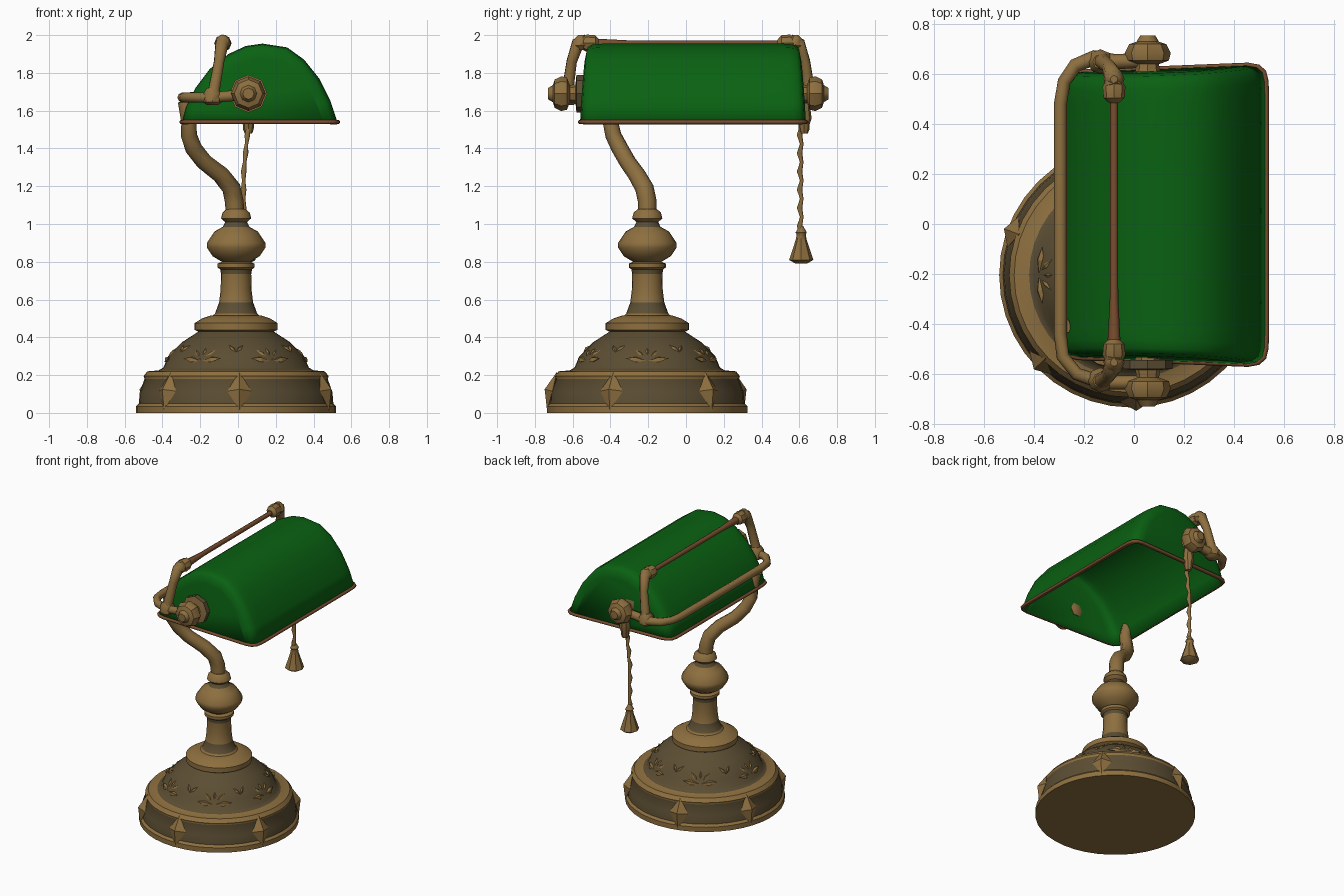
import bpy, bmesh
from math import sin, cos, pi, radians
from mathutils import Vector, Matrix

if "Cube" in bpy.data.objects:
    bpy.data.objects.remove(bpy.data.objects["Cube"])


def material(name, rgb):
    m = bpy.data.materials.new(name)
    m.use_nodes = True
    m.diffuse_color = (*rgb, 1)
    bsdf = next(n for n in m.node_tree.nodes if n.type == 'BSDF_PRINCIPLED')
    bsdf.inputs["Base Color"].default_value = (*rgb, 1)
    return m


BRASS = material("aged brass", (0.27, 0.16, 0.05))
DARK = material("dark patina", (0.105, 0.075, 0.033))
GREEN = material("green glass", (0.003, 0.12, 0.006))
TRIM = material("copper trim", (0.19, 0.075, 0.028))


def finish(name, bm, mats, angle=40):
    bmesh.ops.recalc_face_normals(bm, faces=bm.faces)
    me = bpy.data.meshes.new(name)
    bm.to_mesh(me)
    bm.free()
    for m in mats:
        me.materials.append(m)
    ob = bpy.data.objects.new(name, me)
    bpy.context.collection.objects.link(ob)
    bpy.ops.object.select_all(action='DESELECT')
    ob.select_set(True)
    bpy.context.view_layer.objects.active = ob
    bpy.ops.object.shade_smooth_by_angle(angle=radians(angle))
    return ob


def loft(bm, rings, cyclic=True):
    """Skin consecutive rings of points and close both ends."""
    vs = [[bm.verts.new(p) for p in ring] for ring in rings]
    n = len(vs[0])
    strips = []
    for a, b in zip(vs, vs[1:]):
        strips.append([bm.faces.new((a[i], a[(i + 1) % n], b[(i + 1) % n], b[i]))
                       for i in range(n if cyclic else n - 1)])
    bm.faces.new(vs[0])
    bm.faces.new(vs[-1])
    return strips


def lathe(name, profile, loc, dark=(), seg=16, axis='Z', flip=1):
    """Turn (radius, height) points; 'dark' lists height spans in patina."""
    bm = bmesh.new()
    rings = [[(r * cos(2 * pi * i / seg), r * sin(2 * pi * i / seg), h)
              for i in range(seg)] for r, h in profile]
    strips = loft(bm, rings)
    for strip, (p, q) in zip(strips, zip(profile, profile[1:])):
        mid = (p[1] + q[1]) / 2
        for f in strip:
            f.material_index = int(any(lo < mid < hi for lo, hi in dark))
    if axis == 'Y':
        bm.transform(Matrix.Rotation(-flip * pi / 2, 4, 'X'))
    bm.transform(Matrix.Translation(loc))
    return finish(name, bm, [BRASS, DARK])


def tube(name, pts, radius, mat=BRASS, radii=None, cyclic=False):
    cu = bpy.data.curves.new(name, 'CURVE')
    cu.dimensions = '3D'
    cu.bevel_depth = radius
    cu.bevel_resolution = 2
    cu.use_fill_caps = True
    sp = cu.splines.new('POLY')
    sp.points.add(len(pts) - 1)
    for i, p in enumerate(pts):
        sp.points[i].co = (*p, 1)
        sp.points[i].radius = radii[i] if radii else 1
    sp.use_cyclic_u = cyclic
    sp.use_smooth = True
    cu.materials.append(mat)
    ob = bpy.data.objects.new(name, cu)
    bpy.context.collection.objects.link(ob)
    return ob


def gem(bm, centre, side, up, out, size):
    """Faceted diamond stretched along its three axes."""
    axes = Matrix((side, up, out)).transposed().to_4x4()
    m = Matrix.Translation(centre) @ axes @ Matrix.Diagonal((*size, 1))
    tips = [bm.verts.new(m @ Vector(v)) for v in
            ((1, 0, 0), (0, 1, 0), (-1, 0, 0), (0, -1, 0), (0, 0, 1), (0, 0, -1))]
    for i in range(4):
        for tip in tips[4:]:
            bm.faces.new((tips[i], tips[(i + 1) % 4], tip))


def frame(az, lean):
    """Side, up and outward directions of a surface leaning back by 'lean'."""
    r = Vector((cos(az), sin(az), 0))
    z = Vector((0, 0, 1))
    return (Vector((-sin(az), cos(az), 0)), z * cos(lean) - r * sin(lean),
            r * cos(lean) + z * sin(lean))


# Turned base, dome, column and bulb
FOOT = Vector((-0.01, -0.205, 0))
lathe("base", [(.53, 0), (.53, .035), (.515, .05), (.51, .11), (.485, .18), (.49, .195),
               (.47, .22), (.41, .225), (.385, .24), (.36, .30), (.285, .375), (.2, .43),
               (.22, .44), (.22, .475), (.18, .50), (.135, .515)], FOOT,
      dark=((.05, .18), (.225, .43)), seg=40)
lathe("column", [(.13, .51), (.112, .525), (.09, .585), (.082, .65), (.08, .735), (.084, .76),
                 (.098, .77), (.098, .79), (.075, .80), (.125, .83), (.155, .875), (.155, .9),
                 (.115, .96), (.07, .985), (.058, 1.01), (.08, 1.03), (.072, 1.06), (.05, 1.08)],
      FOOT, dark=((.525, .585), (.735, .76), (.985, 1.01)), seg=20)

# Diamond studs around the base
bm = bmesh.new()
for deg in (272, 224, 160, 105, 40, 338):
    a = radians(deg)
    s, u, o = frame(a, .25)
    gem(bm, FOOT + Vector((cos(a) * .505, sin(a) * .505, .115)), s, u, o, (.065, .105, .04))
finish("base_studs", bm, [BRASS], 20)

# Leaf fans on the dome
bm = bmesh.new()
for k in range(6):
    a = k * pi / 3
    s, u, o = frame(a, pi / 4)
    root = FOOT + Vector((cos(a) * .372, sin(a) * .372, .275))
    for deg in (-80, -38, 0, 38, 80):
        d = u * cos(radians(deg)) + s * sin(radians(deg))
        gem(bm, root + d * .062, o.cross(d), d, o, (.02, .055, .016))
    a += pi / 6
    s, u, o = frame(a, pi / 4)
    for turn in (-1, 1):
        d = (u + s * turn * .7).normalized()
        gem(bm, FOOT + Vector((cos(a) * .335, sin(a) * .335, .32)) + d * .03,
            o.cross(d), d, o, (.013, .04, .014))
finish("dome_leaves", bm, [BRASS], 20)

# Curved neck
tube("neck", [(-.015, -.205, 1.05), (-.02, -.205, 1.12), (-.035, -.22, 1.19), (-.09, -.26, 1.26),
              (-.18, -.31, 1.33), (-.235, -.35, 1.40), (-.26, -.385, 1.47), (-.26, -.40, 1.54),
              (-.285, -.41, 1.65)], .045, radii=[1.1, 1.1, 1.1, 1.05, 1, 1, .95, .9, .75])

# Glass shade: arched section swept along y, narrowing at rounded ends
ARCH = [(-.30, 1.53), (-.275, 1.62), (-.225, 1.72), (-.15, 1.82), (-.05, 1.90), (.04, 1.942),
        (.13, 1.955), (.26, 1.935), (.35, 1.87), (.43, 1.77), (.49, 1.65), (.53, 1.53)]
STATIONS = [(1, .82), (.985, .92), (.95, .975), (.89, .995), (.8, 1), (.4, 1)]
STATIONS += [(-t, s) for t, s in reversed(STATIONS)]
rings = []
for t, s in STATIONS:
    ring = []
    for x, z in ARCH:
        x, z = .12 + (x - .12) * s, 1.535 + (z - 1.535) * (.4 + .6 * s if s > .9 else s)
        half = .565 + .02 * (1.95 - z) / .42 + .04 * (x - .12)
        ring.append((x, .037 + t * half, z))
    rings.append(ring)
bm = bmesh.new()
loft(bm, rings, cyclic=False)
shade = finish("shade", bm, [GREEN, TRIM], 60)
sol = shade.modifiers.new("thickness", 'SOLIDIFY')
sol.thickness = .012
sol.offset = -1
sol.material_offset_rim = 1
rim = [r[0] for r in rings] + [r[-1] for r in reversed(rings)]
tube("shade_rim", [(x, y, 1.54) for x, y, z in rim], .011, TRIM, cyclic=True)

# Pivot knobs, inner nuts and bracket arms at both ends
KNOB = [(.1, -.02), (.1, .015), (.05, .02), (.045, .05), (.085, .065), (.092, .095),
        (.075, .13), (.045, .14), (.03, .165)]
for end, flip, y0 in (("front", -1, -.575), ("back", 1, .6)):
    def at(x, off, z):
        return (x, y0 + flip * off, z)
    lathe(end + "_knob", KNOB, at(.055, -.01, 1.69), dark=((-.03, .017),), seg=8, axis='Y', flip=flip)
    lathe(end + "_nut", [(.05, 0), (.05, .04), (.025, .05)], at(.055, -.01, 1.69),
          seg=6, axis='Y', flip=-flip)
    tube(end + "_arm", [at(-.135, .055, 1.65), at(-.125, .05, 1.72), at(-.10, .03, 1.86),
                        at(-.085, 0, 1.95), at(-.08, -.05, 1.97)], .032,
         radii=[1.3, 1, .9, 1.15, 1.1])
    lathe(end + "_rod_knob", [(.02, -.05), (.042, -.03), (.046, .015), (.03, .045)],
          at(-.08, -.065, 1.957), seg=8, axis='Y', flip=flip)
    lathe(end + "_arm_tip", [(.02, 1.92), (.042, 1.945), (.036, 1.98), (.015, 2.0)],
          at(-.08, -.02, 0), seg=8)
    lathe(end + "_arm_joint", [(.03, 1.63), (.05, 1.645), (.05, 1.69), (.03, 1.72)],
          at(-.135, .05, 0), seg=8)

# Side bar wrapping the back of the shade, and thin top rod
tube("side_bar", [(.04, -.635, 1.685), (-.13, -.635, 1.67), (-.23, -.60, 1.67), (-.285, -.53, 1.67),
                  (-.295, -.44, 1.67), (-.295, .48, 1.67), (-.28, .57, 1.67), (-.235, .635, 1.67),
                  (-.16, .665, 1.67), (-.08, .65, 1.67), (.04, .655, 1.685)], .026,
     radii=[1.1, 1.1, 1, 1, 1, 1, 1, 1.1, 1.2, 1.2, 1.1])
tube("top_rod", [(-.08, -.53, 1.955), (-.08, -.30, 1.955), (-.08, .55, 1.955)], .017,
     TRIM, radii=[1.7, 1, .9])

# Pull chain with tassel
lathe("chain_socket", [(.02, 1.48), (.028, 1.50), (.03, 1.53), (.04, 1.56), (.03, 1.64)],
      (.055, .625, 0), seg=8)
links = 12
tube("pull_chain", [(.055 - .025 * min(1, i / 5), .607 + .006 * (-1) ** i, 1.52 - .58 * i / links)
                    for i in range(links + 1)], .013,
     radii=[1.2 if i % 2 else .75 for i in range(links + 1)])
lathe("tassel", [(.03, .79), (.064, .81), (.028, .92), (.024, .945), (.03, .955), (.01, .99)],
      (.03, .61, 0), seg=8)
